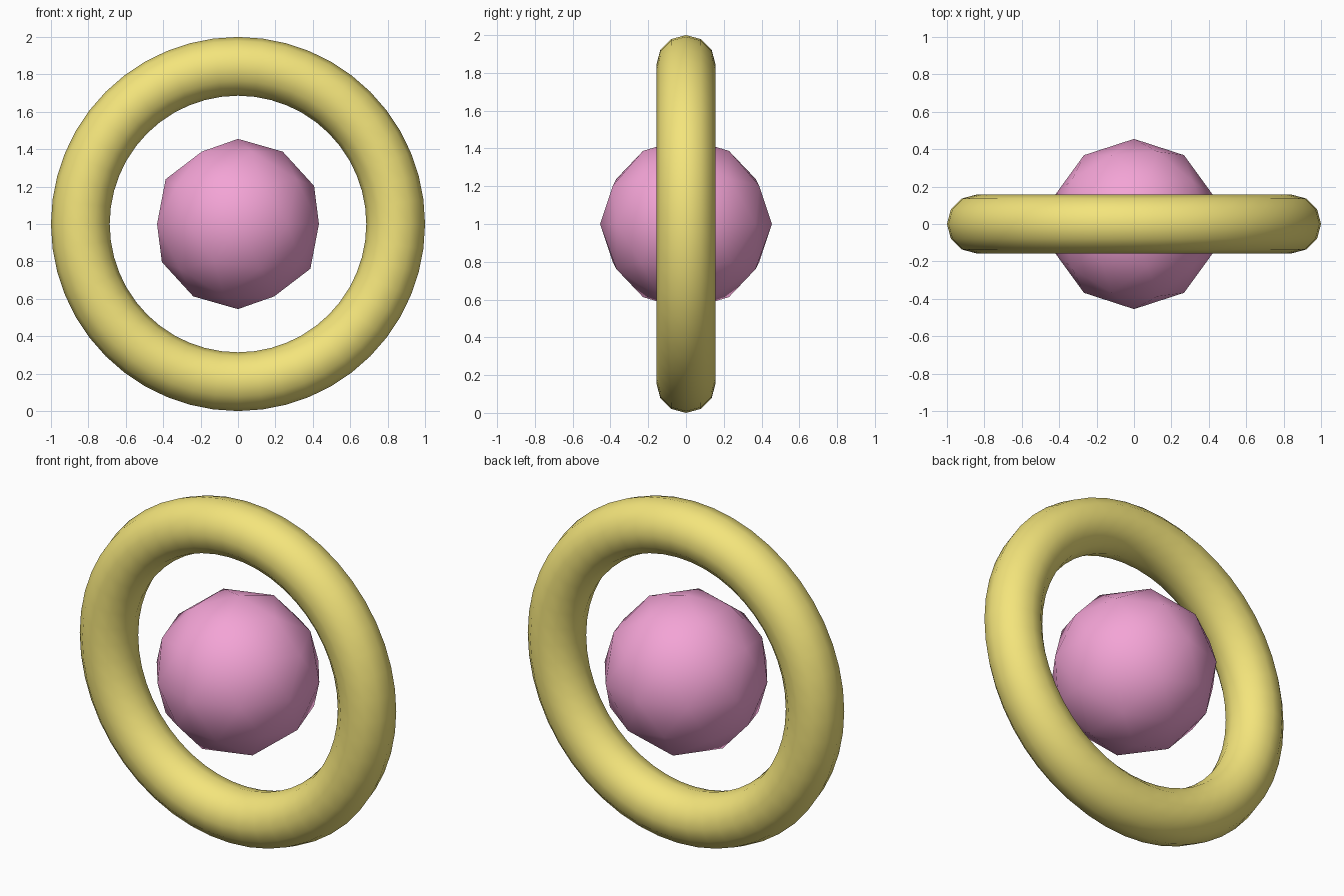
import bpy
import math

if "Cube" in bpy.data.objects:
    bpy.data.objects.remove(bpy.data.objects["Cube"])


def finish(name, color):
    """Name, smooth and colour the active object."""
    obj = bpy.context.object
    obj.name = name
    bpy.ops.object.shade_smooth()
    mat = bpy.data.materials.new(name + "_color")
    mat.diffuse_color = color
    mat.use_nodes = True
    mat.node_tree.nodes["Principled BSDF"].inputs["Base Color"].default_value = mat.diffuse_color
    obj.data.materials.append(mat)
    return obj


# Upright ring, facing front
bpy.ops.mesh.primitive_torus_add(
    major_radius=0.843, minor_radius=0.157,
    major_segments=48, minor_segments=12,
    location=(0, 0, 1), rotation=(math.pi / 2, 0, 0))
finish("ring", (0.90, 0.78, 0.20, 1))

# Low-poly ball floating in the middle of the ring
bpy.ops.mesh.primitive_ico_sphere_add(
    subdivisions=2, radius=0.455, location=(0, 0, 1))
finish("ball", (0.90, 0.37, 0.67, 1))
